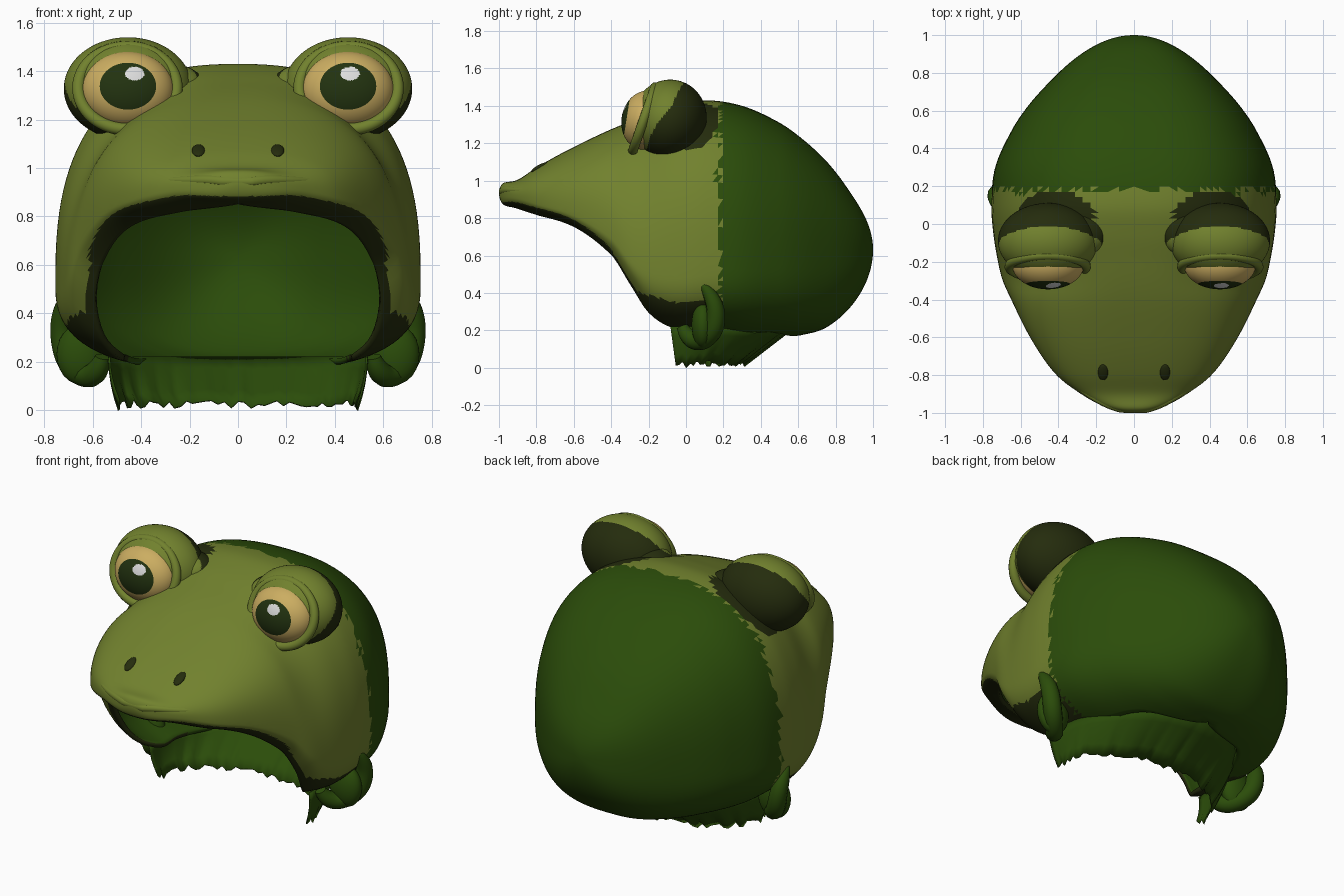
import bpy, bmesh, math, random
from mathutils import Vector, Euler, Matrix

if "Cube" in bpy.data.objects:
    bpy.data.objects.remove(bpy.data.objects["Cube"])

random.seed(4)


def material(name, rgb):
    m = bpy.data.materials.new(name)
    m.diffuse_color = (*rgb, 1)
    m.use_nodes = True
    m.node_tree.nodes["Principled BSDF"].inputs["Base Color"].default_value = m.diffuse_color
    return m


OLIVE = material("olive green", (0.165, 0.22, 0.027))
SHADOW = material("very dark olive", (0.018, 0.025, 0.004))
GREEN = material("dark green", (0.024, 0.073, 0.003))
TAN = material("eye tan", (0.60, 0.42, 0.12))
PUPIL = material("pupil green", (0.016, 0.032, 0.005))
WHITE = material("eye highlight", (0.72, 0.72, 0.72))


def finish(name, bm, mats):
    me = bpy.data.meshes.new(name)
    for f in bm.faces:
        f.smooth = True
    bm.to_mesh(me)
    bm.free()
    ob = bpy.data.objects.new(name, me)
    for m in mats:
        me.materials.append(m)
    bpy.context.collection.objects.link(ob)
    return ob


# Head cross-sections: y, half width, top z, widest z, bottom z, opening half width
SECTIONS = [
    (-1.0, 0, .935, .935, .935, 0), (-.98, .12, .985, .925, .875, 0),
    (-.9, .28, 1.005, .91, .85, 0), (-.8, .41, 1.07, .88, .81, .24),
    (-.6, .55, 1.18, .82, .725, .45), (-.4, .65, 1.275, .70, .55, .56),
    (-.3, .695, 1.315, .58, .38, .59), (-.2, .72, 1.35, .52, .22, .56),
    (-.05, .745, 1.40, .50, .16, .48), (.1, .755, 1.43, .52, .16, .47),
    (.3, .735, 1.40, .54, .15, .42), (.5, .645, 1.31, .56, .16, .30),
    (.62, .565, 1.225, .57, .175, 0), (.75, .45, 1.105, .585, .215, 0),
    (.9, .28, .905, .61, .35, 0), (1.0, 0, .63, .63, .63, 0)]
PHI = [math.acos(-s[0]) for s in SECTIONS]


def section(y):
    """Smoothly interpolated section values at y (cubic Hermite)."""
    p = math.acos(max(-1, min(1, -y)))
    n = len(PHI)
    i = max(k for k in range(n - 1) if PHI[k] <= p + 1e-9)
    h = PHI[i + 1] - PHI[i]
    t = (p - PHI[i]) / h

    def slope(k, c):
        a, b = max(k - 1, 0), min(k + 1, n - 1)
        return (SECTIONS[b][c] - SECTIONS[a][c]) / (PHI[b] - PHI[a])
    out = []
    for c in range(1, 6):
        a, b = SECTIONS[i][c], SECTIONS[i + 1][c]
        v = ((2*t**3 - 3*t*t + 1) * a + (t**3 - 2*t*t + t) * h * slope(i, c)
             + (3*t*t - 2*t**3) * b + (t**3 - t*t) * h * slope(i + 1, c))
        out.append(max(0, v))
    return out


POWER = 0.77


def surface(y, ang):
    """Point on the head; ang 0 is the crown, pi the underside."""
    w, zt, zm, zb, _ = section(y)
    s, c = math.sin(ang), math.cos(ang)
    x = math.copysign(w * abs(s) ** POWER, s)
    socket = .2 * math.exp(-((y + .27) / .13) ** 2)   # slight dip below the eyes
    z = zm + ((zt - zm) * c ** (POWER + socket) if c > 0 else -(zm - zb) * (-c) ** POWER)
    return Vector((x, y, z))


# Hood shell: arched sections from nose to back, open below
bm = bmesh.new()
NS, NA = 110, 48
grid = []
for i in range(NS + 1):
    y = -math.cos(math.pi * i / NS)
    w, xr = section(y)[0], section(y)[4]
    ratio = min(1, xr / w) if w > 1e-6 else 0
    end = math.pi - math.asin(ratio ** (1 / POWER))
    grid.append([bm.verts.new(surface(y, end * j / NA)) for j in range(-NA, NA + 1)])
for a, b in zip(grid, grid[1:]):
    for j in range(2 * NA):
        bm.faces.new((a[j], a[j + 1], b[j + 1], b[j]))
bmesh.ops.remove_doubles(bm, verts=bm.verts, dist=1e-5)
bmesh.ops.recalc_face_normals(bm, faces=bm.faces)
if sum(f.normal.dot(f.calc_center_median() - Vector((0, 0, .7))) for f in bm.faces) < 0:
    bmesh.ops.reverse_faces(bm, faces=bm.faces)
bmesh.ops.triangulate(bm, faces=bm.faces)
bm.normal_update()
for f in bm.faces:
    x, y, z = f.calc_center_median()
    w, zt, zm, zb, xr = section(y)
    behind_eye = ((abs(x) - .41) / .2) ** 2 + ((y - .04) / .14) ** 2 < 1 and z > 1.12
    lip = y > -.9 and z < zm and abs(x) < xr + .04
    if y > .155 + random.uniform(0, .045):
        f.material_index = 2
    elif behind_eye or lip or z < .33 - .3 * y or f.normal.z < -.55:
        f.material_index = 1
head = finish("hood_shell", bm, [OLIVE, SHADOW, GREEN])
mod = head.modifiers.new("thickness", 'SOLIDIFY')
mod.thickness, mod.offset, mod.material_offset = .025, -1, 3

# Ragged neck skirt hanging from the back opening
bm = bmesh.new()
rows = []
N = 60
for i in range(N + 1):
    a = math.radians(-96 + 192 * i / N)
    sx, cy = math.sin(a), math.cos(a)
    rag = random.uniform(0.01, .045) if i not in (3, N - 3) else 0
    col = []
    for k in range(5):
        t = k / 4
        z = .22 * (1 - t) + rag * t
        col.append(bm.verts.new(((.53 - .04 * t * t) * sx, -.02 + (.6 - .27 * t) * cy, z)))
    rows.append(col)
for a, b in zip(rows, rows[1:]):
    for k in range(4):
        bm.faces.new((a[k], a[k + 1], b[k + 1], b[k]))
skirt = finish("neck_skirt", bm, [GREEN])
skirt.modifiers.new("thickness", 'SOLIDIFY').thickness = .008


def ellipsoid(name, loc, radii, tilt, mats, rule=None, seg=64, rings=48):
    """Ellipsoid whose pole faces the front; rule(unit, world) picks a colour."""
    bm = bmesh.new()
    bmesh.ops.create_uvsphere(bm, u_segments=seg, v_segments=rings, radius=1)
    bm.transform(Matrix.Rotation(math.pi / 2, 4, 'X'))
    units = [f.calc_center_median() for f in bm.faces]
    bm.transform(Matrix.LocRotScale(Vector(loc), Euler((math.radians(tilt), 0, 0)), Vector(radii)))
    if rule:
        for f, u in zip(bm.faces, units):
            f.material_index = rule(u, f.calc_center_median())
    return finish(name, bm, mats)


def tube(name, points, radii, mat, cyclic=False):
    cu = bpy.data.curves.new(name, 'CURVE')
    cu.dimensions, cu.bevel_depth, cu.bevel_resolution = '3D', 1, 4
    cu.use_fill_caps = not cyclic
    sp = cu.splines.new('NURBS')
    sp.points.add(len(points) - 1)
    for p, co, r in zip(sp.points, points, radii):
        p.co, p.radius = (*co, 1), r
    sp.use_cyclic_u, sp.use_endpoint_u = cyclic, not cyclic
    sp.order_u, sp.resolution_u = 3, 6
    cu.materials.append(mat)
    ob = bpy.data.objects.new(name, cu)
    bpy.context.collection.objects.link(ob)


def lid_rule(u, p):
    return int(p.y > -.01 + min(0, (p.z - 1.4) * .85) - (abs(p.x) - .455) ** 2)


for side, s in (("left", -1), ("right", 1)):
    # Eye bulge, dark on its back, with a root blending into the crown
    ellipsoid(side + "_eye_lid", (s * .455, -.09, 1.328), (.265, .2, .213), -14,
              [OLIVE, SHADOW], lid_rule, 72, 72)
    ellipsoid(side + "_eye_lid_root", (s * .28, -.05, 1.34), (.14, .12, .09), 0,
              [OLIVE, SHADOW], lid_rule)

    # Rolled rim around the eye, leaning forward at the bottom
    ring = [2 * math.pi * k / 20 for k in range(20)]
    tube(side + "_eye_rim",
         [(s * .457 + .205 * math.cos(a), -.225 + .06 * math.sin(a), 1.33 + .172 * math.sin(a))
          for a in ring], [.026] * 20, OLIVE, True)

    # Eyeball with pupil and highlight
    def eye_rule(u, p):
        if ((p.x - s * .445 - .018) / .04) ** 2 + ((p.z - 1.39) / .028) ** 2 < 1 and u.y < 0:
            return 2
        return int(u.y < -math.cos(math.radians(37)))
    ellipsoid(side + "_eyeball", (s * .455, -.215, 1.322), (.19, .13, .16), -9,
              [TAN, PUPIL, WHITE], eye_rule, 120, 100)

    # Nostril
    ellipsoid(side + "_nostril", surface(-.785, s * .295), (.027, .048, .012), 29,
              [SHADOW], None, 24, 12)

    # Curled side flap with its filled centre
    tube(side + "_side_flap",
         [(s * x, y, z) for x, y, z in ((.73, .09, .44), (.735, .12, .41), (.73, .165, .31),
                                        (.70, .15, .19), (.62, .07, .13), (.57, .0, .17), (.56, -.02, .22))],
         (.02, .035, .05, .052, .05, .045, .03), GREEN)
    ellipsoid(side + "_side_flap_centre", (s * .65, .09, .23), (.1, .06, .125), 0,
              [GREEN], None, 24, 16)

# Upper lip bead around the snout
ts = [k / 14 for k in range(-14, 15)]
tube("upper_lip",
     [surface(-.995 + .22 * t * t, math.copysign(1.25, t)) + Vector((0, .017, 0)) for t in ts],
     [.02 * (1 - t * t) + .003 for t in ts], OLIVE)
